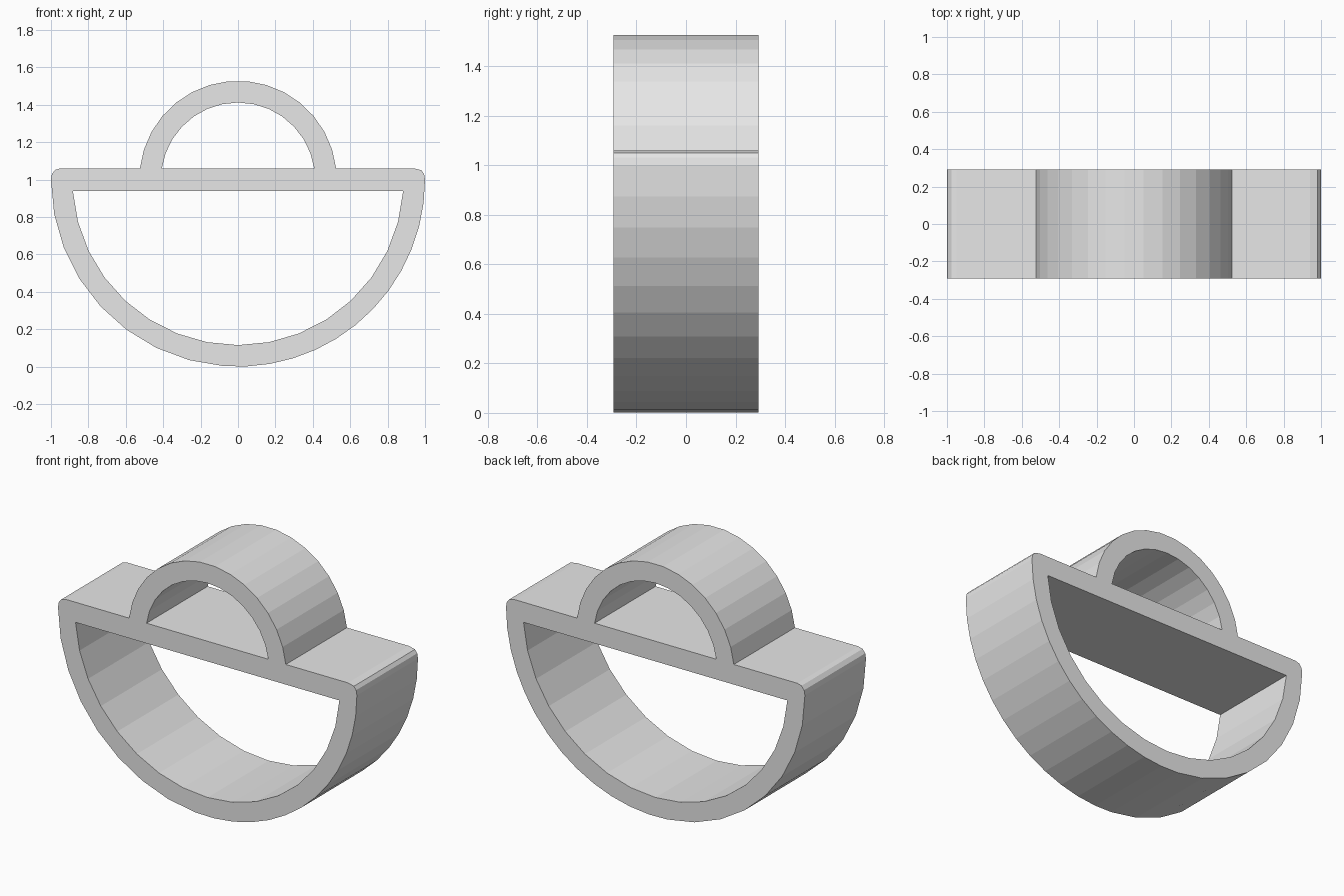
import bpy
import bmesh
from math import cos, sin, radians
from mathutils import Vector

cube = bpy.data.objects.get("Cube")
if cube:
    bpy.data.objects.remove(cube, do_unlink=True)

HALF_DEPTH = 0.292
CENTRE_Z = 1.0
BAR_TOP = 1.06

grey = bpy.data.materials.new("light grey")
grey.use_nodes = True
colour = (0.8, 0.8, 0.8, 1)
grey.diffuse_color = colour
grey.node_tree.nodes["Principled BSDF"].inputs["Base Color"].default_value = colour


def arc(radius, start, end, steps):
    """Points (x, z) on an arc about the shared centre, in degrees."""
    angles = [radians(start + (end - start) * i / steps) for i in range(steps + 1)]
    return [(radius * cos(a), CENTRE_Z + radius * sin(a)) for a in angles]


def extruded_frame(name, loops):
    """Fill the outline minus its openings and extrude it along y."""
    bm = bmesh.new()
    for loop in loops:
        verts = [bm.verts.new((x, -HALF_DEPTH, z)) for x, z in loop]
        for a, b in zip(verts, verts[1:] + verts[:1]):
            bm.edges.new((a, b))
    bmesh.ops.triangle_fill(bm, use_beauty=True, use_dissolve=False,
                            edges=bm.edges[:], normal=Vector((0, -1, 0)))
    result = bmesh.ops.extrude_face_region(bm, geom=bm.faces[:], use_keep_orig=True)
    moved = [g for g in result["geom"] if isinstance(g, bmesh.types.BMVert)]
    bmesh.ops.translate(bm, verts=moved, vec=(0, 2 * HALF_DEPTH, 0))
    bmesh.ops.recalc_face_normals(bm, faces=bm.faces[:])
    mesh = bpy.data.meshes.new(name)
    bm.to_mesh(mesh)
    bm.free()
    mesh.materials.append(grey)
    obj = bpy.data.objects.new(name, mesh)
    bpy.context.collection.objects.link(obj)
    return obj


# Outer outline: bowl, rounded bar end, handle arch, rounded bar end
bowl = arc(1.0, 180, 265.5, 8) + arc(1.0, 272.5, 360, 12)
right_end = [(0.995, 1.03), (0.98, 1.05), (0.94, BAR_TOP)]
left_end = [(-0.95, BAR_TOP), (-0.977, 1.052), (-0.995, 1.03)]
handle = arc(0.528, 6.5, 173.5, 15)
outline = bowl + right_end + handle + left_end

# Openings below and above the bar
bowl_opening = arc(0.885, 184, 356, 16)
handle_opening = arc(0.412, 8.4, 171.6, 14)

extruded_frame("ring_frame", [outline, bowl_opening, handle_opening])
